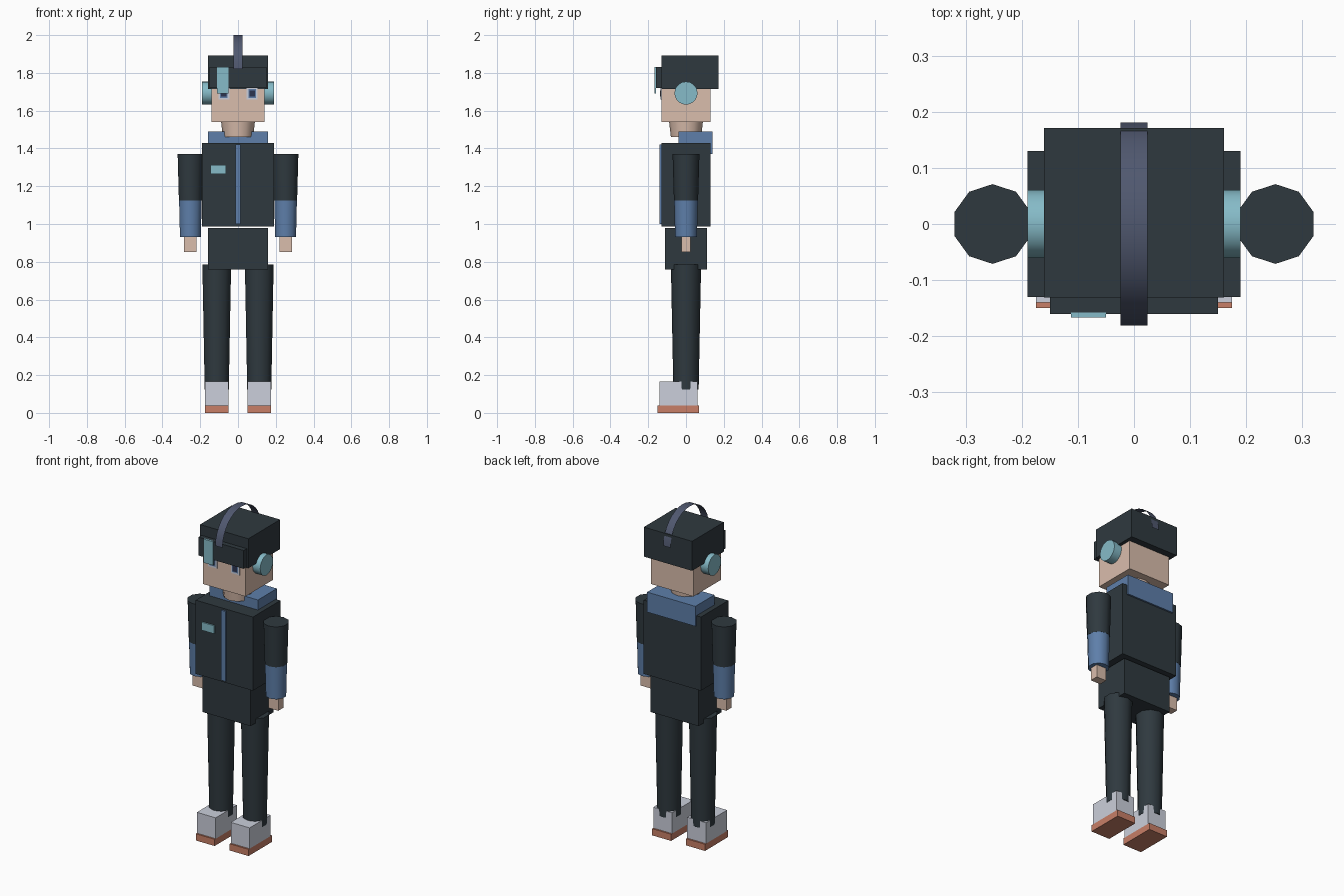
import bpy, bmesh, math
from mathutils import Matrix

if "Cube" in bpy.data.objects:
    bpy.data.objects.remove(bpy.data.objects["Cube"])


def mat(name, hexcode):
    """Flat material from an sRGB hex colour."""
    m = bpy.data.materials.new(name)
    rgb = [int(hexcode[i:i + 2], 16) / 255 for i in (0, 2, 4)]
    lin = [c / 12.92 if c <= 0.04045 else ((c + 0.055) / 1.055) ** 2.4 for c in rgb]
    m.diffuse_color = (*lin, 1)
    m.use_nodes = True
    m.node_tree.nodes["Principled BSDF"].inputs["Base Color"].default_value = m.diffuse_color
    return m


DARK = mat("charcoal", "2F393F")
BLUE = mat("denim blue", "5E7FAA")
SKIN = mat("skin", "DABDAC")
TEAL = mat("teal", "86BBC8")
PALE = mat("pale grey", "CBCFDB")
SOLE = mat("rust", "C87F67")
BAND = mat("slate", "50586F")
PUPIL = mat("dark navy", "2B3350")


def finish(name, bm, material):
    me = bpy.data.meshes.new(name)
    bm.to_mesh(me)
    bm.free()
    me.materials.append(material)
    ob = bpy.data.objects.new(name, me)
    bpy.context.collection.objects.link(ob)
    return ob


def box(name, material, x, y, z):
    """Box from (min, max) ranges."""
    bm = bmesh.new()
    bmesh.ops.create_cube(bm, size=1)
    for v in bm.verts:
        v.co = [r[0] + (c + 0.5) * (r[1] - r[0]) for c, r in zip(v.co, (x, y, z))]
    return finish(name, bm, material)


def cone(name, material, x, z0, z1, r0, r1, sides=10, along_x=False, zc=0):
    """Tapered cylinder standing between z0 and z1, or lying along x from z0 to z1."""
    bm = bmesh.new()
    bmesh.ops.create_cone(bm, cap_ends=True, segments=sides, radius1=r0, radius2=r1, depth=abs(z1 - z0))
    if along_x:
        bmesh.ops.transform(bm, matrix=Matrix.Translation(((z0 + z1) / 2, 0, zc)) @ Matrix.Rotation(math.pi / 2, 4, 'Y'), verts=bm.verts)
    else:
        bmesh.ops.translate(bm, vec=(x, 0, (z0 + z1) / 2), verts=bm.verts)
    ob = finish(name, bm, material)
    bpy.context.view_layer.objects.active = ob
    ob.select_set(True)
    bpy.ops.object.shade_smooth_by_angle(angle=math.radians(40))
    ob.select_set(False)
    return ob


def around(c, h):
    return (c - h, c + h)


# Limbs, shoes, ear cups and eyes on both sides
for side, s in (("left", 1), ("right", -1)):
    fx, ax, ex = 0.1125 * s, 0.252 * s, 0.075 * s
    box(side + "_sole", SOLE, around(fx, 0.0625), (-0.15, 0.07), (0, 0.04))
    box(side + "_shoe", PALE, around(fx, 0.0625), (-0.14, 0.06), (0.04, 0.165))
    cone(side + "_leg", DARK, fx, 0.125, 0.785, 0.067, 0.08)
    cone(side + "_upper_arm", DARK, ax, 1.125, 1.37, 0.064, 0.071)
    cone(side + "_sleeve", BLUE, ax, 0.93, 1.13, 0.058, 0.063)
    box(side + "_hand", SKIN, around(ax, 0.033), (-0.025, 0.025), (0.853, 0.935))
    cone(side + "_ear_cup", TEAL, 0, 0.13 * s, 0.19 * s, 0.061, 0.061, 20, True, 1.693)
    box(side + "_eye_white", PALE, around(ex, 0.029), (-0.134, -0.129), (1.658, 1.725))
    box(side + "_iris", BLUE, around(ex, 0.02), (-0.136, -0.131), (1.668, 1.716))
    box(side + "_pupil", PUPIL, around(ex, 0.014), (-0.138, -0.133), (1.674, 1.708))

# Body
box("hips", DARK, (-0.16, 0.16), (-0.11, 0.11), (0.76, 0.978))
box("jacket", DARK, (-0.19, 0.19), (-0.13, 0.13), (0.988, 1.43))
box("zip", BLUE, (-0.014, 0.014), (-0.139, -0.13), (1.0, 1.42))
box("chest_badge", TEAL, (-0.145, -0.063), (-0.138, -0.13), (1.265, 1.313))
box("collar", BLUE, (-0.16, 0.16), (-0.04, 0.14), (1.37, 1.49))
cone("neck", SKIN, 0, 1.46, 1.545, 0.08, 0.09, 12)

# Head and cap
box("head", SKIN, (-0.14, 0.14), (-0.13, 0.13), (1.54, 1.835))
box("cap", DARK, (-0.16, 0.16), (-0.131, 0.171), (1.715, 1.892))
box("cap_front", DARK, (-0.15, 0.15), (-0.16, -0.125), (1.72, 1.83))
box("cap_plate", TEAL, (-0.112, -0.05), (-0.167, -0.158), (1.69, 1.832))

# Headband: thin half hoop running front to back, open sheet
bm = bmesh.new()
N = 16
rows = []
for i in range(N + 1):
    a = math.pi * i / N
    rows.append([bm.verts.new((x, -0.181 * math.cos(a), 1.82 + 0.18 * math.sin(a))) for x in (-0.024, 0.024)])
for p, q in zip(rows, rows[1:]):
    f = bm.faces.new((p[0], p[1], q[1], q[0]))
    f.smooth = True
finish("headband", bm, BAND)
